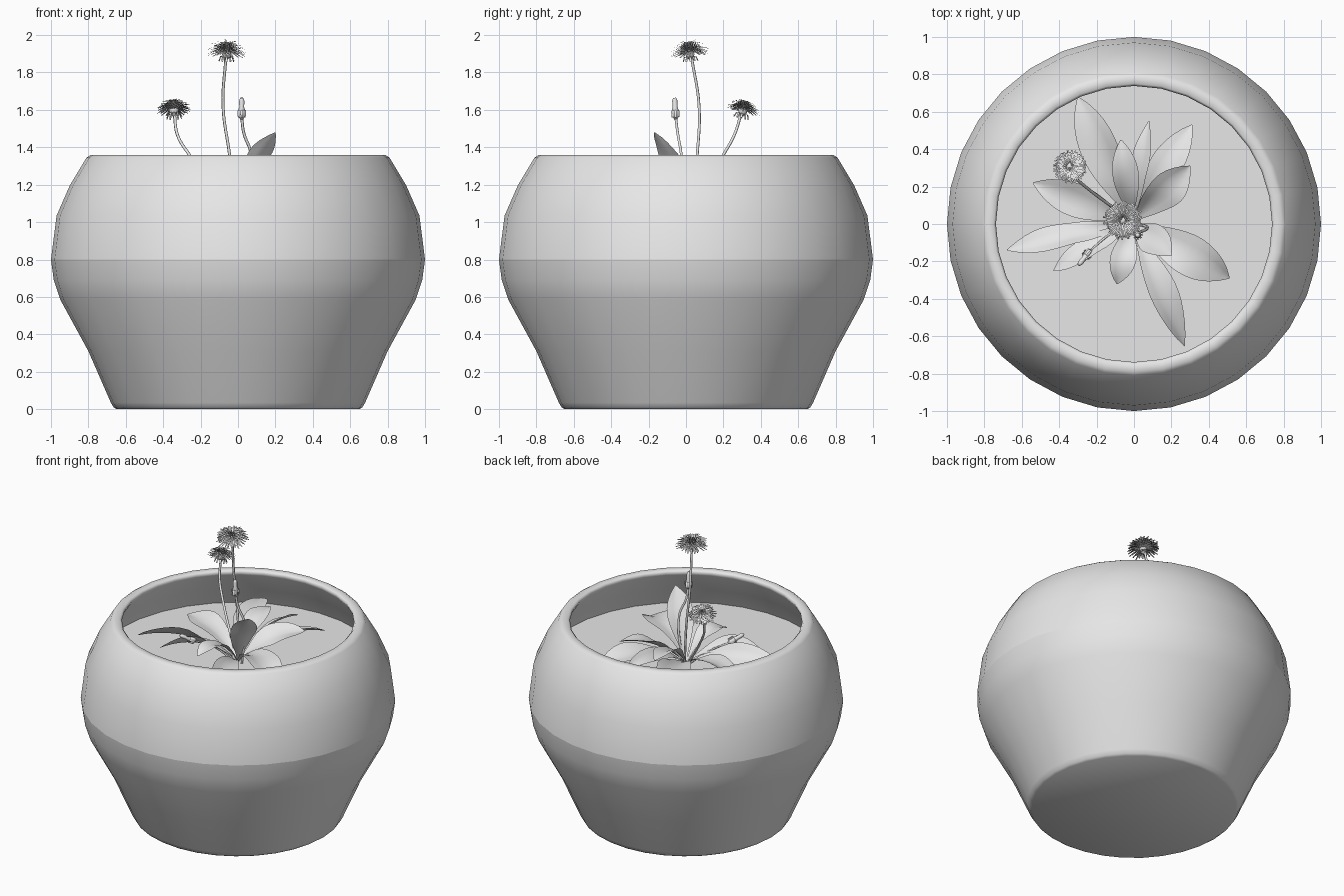
import bpy, bmesh, math, random
from mathutils import Vector

if "Cube" in bpy.data.objects:
    bpy.data.objects.remove(bpy.data.objects["Cube"])

random.seed(4)
grey = bpy.data.materials.new("light grey")
grey.diffuse_color = (0.8, 0.8, 0.8, 1)
grey.use_nodes = True
grey.node_tree.nodes["Principled BSDF"].inputs["Base Color"].default_value = grey.diffuse_color
UP = Vector((0, 0, 1))
SOIL = 1.06


def finish(name, bm, sharp_z=None):
    """Turn a bmesh into a smooth object with sharp creases."""
    for f in bm.faces:
        f.smooth = True
    for e in bm.edges:
        seam = sharp_z is not None and all(abs(v.co.z - sharp_z) < 1e-4 for v in e.verts)
        steep = len(e.link_faces) == 2 and e.calc_face_angle(0) > math.radians(40)
        e.smooth = not (seam or steep)
    me = bpy.data.meshes.new(name)
    bm.to_mesh(me)
    bm.free()
    me.materials.append(grey)
    ob = bpy.data.objects.new(name, me)
    bpy.context.collection.objects.link(ob)
    return ob


def grid_faces(bm, rows, closed=False):
    for a, b in zip(rows, rows[1:]):
        n = len(a)
        for j in range(n if closed else n - 1):
            k = (j + 1) % n
            bm.faces.new((a[j], a[k], b[k], b[j]))


def lathe(bm, profile, sides, origin=(0, 0, 0), axis=UP, cap_start=False, cap_end=False):
    """Spin (radius, height) points around an axis."""
    q = UP.rotation_difference(Vector(axis))
    o = Vector(origin)
    rows = []
    for r, z in profile:
        rows.append([bm.verts.new(o + q @ Vector((r * math.cos(t), r * math.sin(t), z)))
                     for t in (2 * math.pi * k / sides for k in range(sides))])
    grid_faces(bm, rows, closed=True)
    if cap_start:
        bm.faces.new(rows[0][::-1])
    if cap_end:
        bm.faces.new(rows[-1])


# Pot: rounded bowl with a crease at its widest ring
bm = bmesh.new()
lathe(bm, [(0.65, 0), (0.665, 0.01), (0.68, 0.035), (0.80, 0.31), (0.95, 0.585), (0.985, 0.69),
           (1.0, 0.80), (0.97, 1.035), (0.90, 1.195), (0.81, 1.345), (0.79, 1.358), (0.75, 1.358),
           (0.738, 1.345), (0.745, 1.325), (0.84, 1.18), (0.91, 1.04)], 32, cap_start=True)
finish("pot", bm, sharp_z=0.80)

# Soil disc
bm = bmesh.new()
lathe(bm, [(0.912, SOIL)], 32, cap_end=True)
finish("soil", bm)


def leaf(name, tip, height, width, rise, roll=0.0):
    """Arched leaf from the plant's heart to tip (x, y), height above soil."""
    p0 = Vector((-0.01, 0.01, SOIL))
    p2 = Vector((tip[0], tip[1], SOIL + height))
    p1 = p0.lerp(p2, 0.45)
    p1.z = SOIL + rise
    bm, rows, n = bmesh.new(), [], 14
    for i in range(n + 1):
        t = i / n
        c = p0 * (1 - t) ** 2 + p1 * (2 * t * (1 - t)) + p2 * t * t
        d = ((p1 - p0) * (1 - t) + (p2 - p1) * t).normalized()
        side = d.cross(UP).normalized()
        nrm = side.cross(d)
        ang = roll * min(1, 2 * t)
        side, nrm = (side * math.cos(ang) + nrm * math.sin(ang),
                     nrm * math.cos(ang) - side * math.sin(ang))
        w = width / 2 * max(0.14 * (1 - t), math.sin(math.pi * t ** 1.45) ** 0.85 if 0 < t < 1 else 0)
        w = max(w, 0.003)
        row = []
        for s in (-1, -0.5, 0, 0.5, 1):
            wave = 0.12 * w * s * math.sin(9 * t + width * 40)
            row.append(bm.verts.new(c + side * (w * s) + nrm * (0.3 * w * abs(s) + wave)))
        rows.append(row)
    grid_faces(bm, rows)
    finish(name, bm)


# Leaf rosette: tip, height, width, arch, roll
LEAVES = [
    ((-0.30, 0.68), 0.11, 0.21, 0.20, 0.2),
    ((-0.07, 0.45), 0.20, 0.14, 0.25, 0.0),
    ((0.08, 0.55), 0.14, 0.11, 0.22, 0.6),
    ((0.31, 0.53), 0.10, 0.18, 0.20, 0.2),
    ((0.30, 0.31), 0.18, 0.19, 0.20, -0.3),
    ((0.51, -0.29), 0.07, 0.22, 0.26, 0.0),
    ((0.20, -0.17), 0.42, 0.17, 0.22, 0.1),
    ((0.27, -0.65), 0.03, 0.16, 0.22, 0.4),
    ((-0.09, -0.32), 0.14, 0.14, 0.25, 0.0),
    ((-0.43, -0.25), 0.08, 0.14, 0.20, -0.6),
    ((-0.68, -0.14), 0.06, 0.16, 0.20, -0.6),
    ((-0.54, 0.22), 0.11, 0.18, 0.18, 0.1),
]
for i, spec in enumerate(LEAVES):
    leaf(f"leaf_{i + 1}", *spec)


def stem(name, points, radius=0.008):
    cu = bpy.data.curves.new(name, 'CURVE')
    cu.dimensions = '3D'
    cu.bevel_depth = radius
    cu.bevel_resolution = 1
    cu.resolution_u = 6
    sp = cu.splines.new('BEZIER')
    sp.bezier_points.add(len(points) - 1)
    for bp, p in zip(sp.bezier_points, points):
        bp.co = p
        bp.handle_left_type = bp.handle_right_type = 'AUTO'
    sp.use_smooth = True
    cu.materials.append(grey)
    bpy.context.collection.objects.link(bpy.data.objects.new(name, cu))


def strip(bm, pts, across, width):
    rows = [[bm.verts.new(p - across * w), bm.verts.new(p + across * w)]
            for p, w in zip(pts, (width * 0.6, width, width * 0.8))]
    grid_faces(bm, rows)


def flower(name, base, axis, radius, dome, count=150):
    """Ragged dome of thin petals on a small green cup."""
    q = UP.rotation_difference(Vector(axis).normalized())
    o = Vector(base)
    bm = bmesh.new()
    for i in range(count):
        f = (i + 0.5) / count
        th = math.radians(8 + 97 * f ** 0.6)
        az = i * 2.39996
        out = Vector((math.cos(az), math.sin(az), 0))
        k = random.uniform(0.85, 1.05)
        rr, zz = radius * math.sin(th) * k, dome * math.cos(th) * k
        pts = [out * 0.008, out * rr * 0.6 + UP * (zz * 0.75 + 0.012), out * rr + UP * zz]
        strip(bm, [o + q @ p for p in pts], q @ UP.cross(out), 0.005)
    # Drooping sepals under the head
    for i in range(12):
        az = i * math.pi / 6
        out = Vector((math.cos(az), math.sin(az), 0))
        pts = [out * 0.012 - UP * 0.025, out * 0.035 - UP * 0.02, out * 0.045 - UP * 0.045]
        strip(bm, [o + q @ p for p in pts], q @ UP.cross(out), 0.006)
    lathe(bm, [(0.008, -0.035), (0.022, -0.02), (0.028, 0.01), (0.02, 0.03)], 10, o, q @ UP,
          cap_start=True, cap_end=True)
    finish(name, bm)


def bud(name, base, axis):
    """Closed bud with a collar of sepals."""
    bm = bmesh.new()
    a = Vector(axis).normalized()
    q = UP.rotation_difference(a)
    lathe(bm, [(0.008, 0), (0.018, 0.015), (0.02, 0.045), (0.013, 0.065), (0.014, 0.1), (0.008, 0.115)],
          8, base, a, cap_start=True, cap_end=True)
    for i in range(8):
        az = i * math.pi / 4
        out = Vector((math.cos(az), math.sin(az), 0))
        pts = [out * 0.016 + UP * 0.05, out * 0.026 + UP * 0.045, out * 0.025 + UP * 0.01]
        strip(bm, [Vector(base) + q @ p for p in pts], q @ UP.cross(out), 0.006)
    finish(name, bm)


# Tall flower
stem("tall_stem", [(-0.01, 0.03, SOIL), (-0.045, 0.06, 1.36), (-0.08, 0.07, 1.62), (-0.065, 0.03, 1.88)])
flower("tall_flower", (-0.06, 0.02, 1.905), (0.05, -0.1, 1), 0.105, 0.07)

# Leaning flower
stem("leaning_stem", [(-0.03, 0.03, SOIL), (-0.26, 0.20, 1.36), (-0.325, 0.26, 1.47), (-0.34, 0.295, 1.58)])
flower("leaning_flower", (-0.343, 0.305, 1.60), (-0.05, 0.25, 1), 0.09, 0.055)

# Two closed buds
stem("bud_stem", [(0.03, 0.0, SOIL), (0.07, -0.025, 1.36), (0.03, -0.045, 1.48), (0.02, -0.055, 1.56)])
bud("upright_bud", (0.02, -0.055, 1.55), (0, -0.05, 1))
stem("low_bud_stem", [(-0.03, 0.0, SOIL), (-0.15, -0.07, 1.16), (-0.23, -0.14, 1.2)], 0.006)
bud("low_bud", (-0.23, -0.14, 1.2), (-0.5, -0.6, 0.4))
